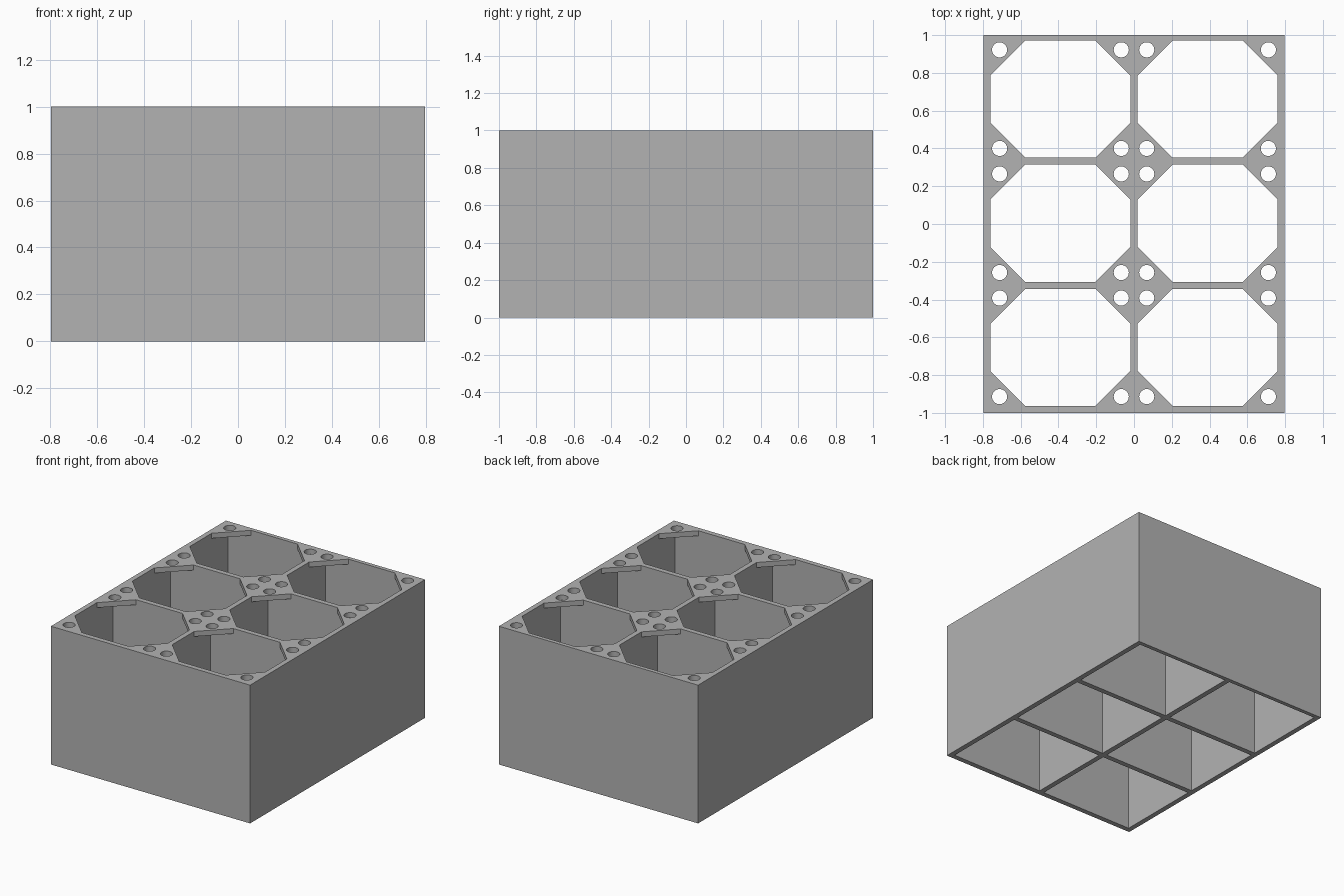
import bpy, bmesh, math

cube = bpy.data.objects.get("Cube")
if cube:
    bpy.data.objects.remove(cube, do_unlink=True)

HALF_X, HALF_Y, HEIGHT = 0.797, 1.0, 1.0
CELL_X, CELL_Y, WALL = 0.742, 0.62, 0.037
CHAMFER, PLATE = 0.185, 0.037
HOLE_INSET, HOLE_R, HOLE_SIDES = 0.049, 0.04, 32

grey = bpy.data.materials.new("plain grey")
grey.use_nodes = True
colour = (0.45, 0.45, 0.45, 1)
grey.diffuse_color = colour
grey.node_tree.nodes["Principled BSDF"].inputs["Base Color"].default_value = colour


def rectangle(cx, cy, hx, hy):
    return [(cx - hx, cy - hy), (cx + hx, cy - hy), (cx + hx, cy + hy), (cx - hx, cy + hy)]


def circle(cx, cy, r, sides):
    angles = [2 * math.pi * i / sides for i in range(sides)]
    return [(cx + r * math.cos(a), cy + r * math.sin(a)) for a in angles]


def extruded(name, outlines, z0, z1):
    """Fill nested outlines (inner ones become holes) and extrude from z0 to z1."""
    curve = bpy.data.curves.new(name + "_profile", "CURVE")
    curve.dimensions = "2D"
    curve.fill_mode = "BOTH"
    curve.extrude = (z1 - z0) / 2
    for points in outlines:
        spline = curve.splines.new("POLY")
        spline.points.add(len(points) - 1)
        for p, (x, y) in zip(spline.points, points):
            p.co = (x, y, 0, 1)
        spline.use_cyclic_u = True
    profile = bpy.data.objects.new(name + "_profile", curve)
    bpy.context.collection.objects.link(profile)
    graph = bpy.context.evaluated_depsgraph_get()
    mesh = bpy.data.meshes.new_from_object(profile.evaluated_get(graph))
    bpy.data.objects.remove(profile, do_unlink=True)

    bm = bmesh.new()
    bm.from_mesh(mesh)
    bmesh.ops.translate(bm, verts=bm.verts, vec=(0, 0, (z0 + z1) / 2))
    bmesh.ops.remove_doubles(bm, verts=bm.verts, dist=0.0005)
    bmesh.ops.recalc_face_normals(bm, faces=bm.faces)
    bm.to_mesh(mesh)
    bm.free()
    mesh.name = name
    mesh.materials.clear()
    mesh.materials.append(grey)
    obj = bpy.data.objects.new(name, mesh)
    bpy.context.collection.objects.link(obj)
    bpy.ops.object.select_all(action="DESELECT")
    obj.select_set(True)
    bpy.context.view_layer.objects.active = obj
    bpy.ops.object.shade_smooth_by_angle(angle=math.radians(30))
    return obj


# Six cells in two columns and three rows
pitch_x, pitch_y = CELL_X + WALL, CELL_Y + WALL
cells = [(sx * pitch_x / 2, row * pitch_y + 0.004) for sx in (-1, 1) for row in (-1, 0, 1)]

# Outer case and dividers, open at top and bottom
walls = [rectangle(0, 0, HALF_X, HALF_Y)]
walls += [rectangle(cx, cy, CELL_X / 2, CELL_Y / 2) for cx, cy in cells]
extruded("case_walls", walls, 0, HEIGHT)

# Drilled triangular plates in the top corners of each cell
plates = []
for cx, cy in cells:
    for sx in (-1, 1):
        for sy in (-1, 1):
            x, y = cx + sx * CELL_X / 2, cy + sy * CELL_Y / 2
            plates.append([(x, y), (x - sx * CHAMFER, y), (x, y - sy * CHAMFER)])
            plates.append(circle(x - sx * HOLE_INSET, y - sy * HOLE_INSET, HOLE_R, HOLE_SIDES))
extruded("corner_plates", plates, HEIGHT - PLATE, HEIGHT)
